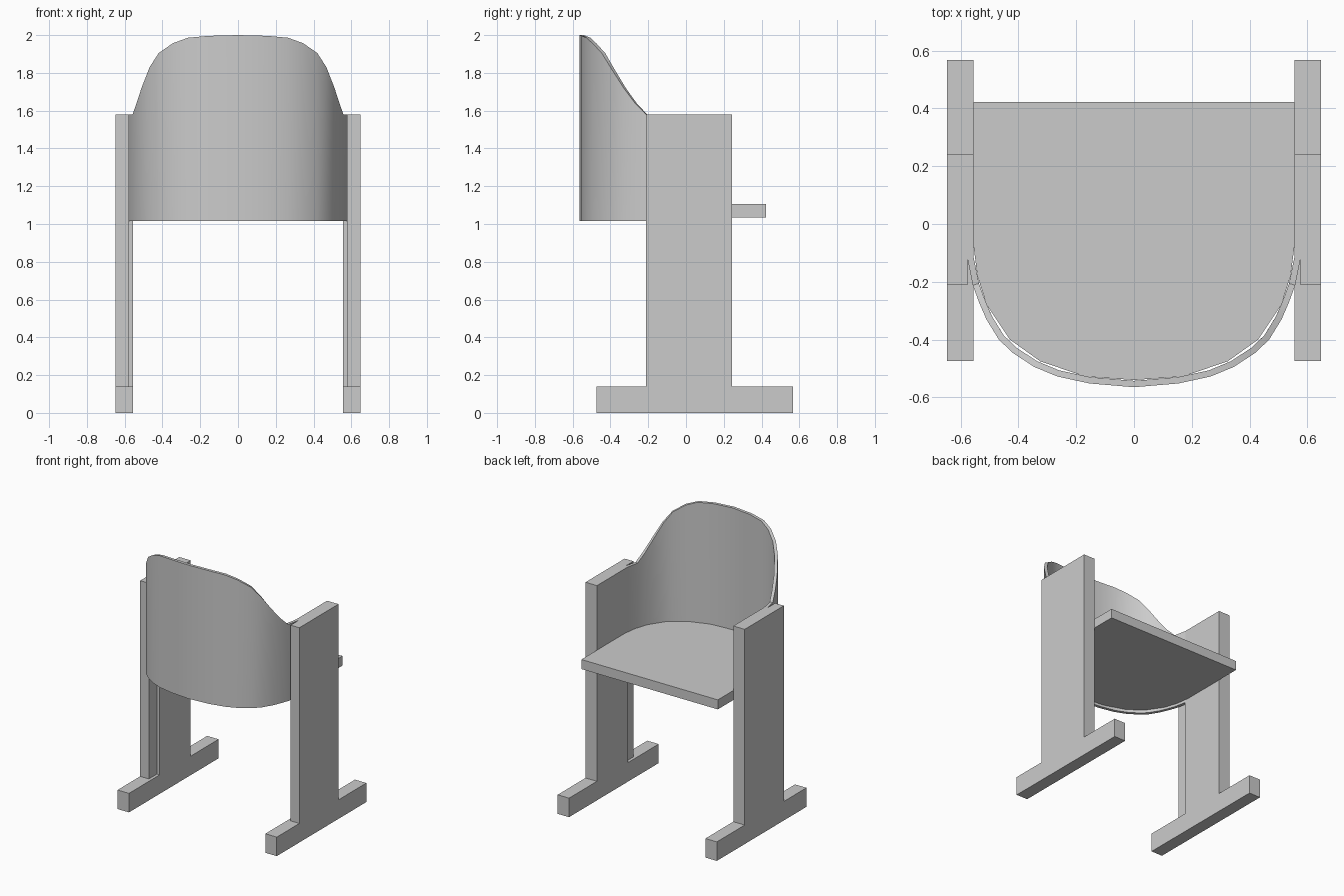
import bpy
import bmesh
from math import radians
from mathutils import Vector

if "Cube" in bpy.data.objects:
    bpy.data.objects.remove(bpy.data.objects["Cube"], do_unlink=True)

grey = bpy.data.materials.new("plain_grey")
grey.use_nodes = True
COLOUR = (0.6, 0.6, 0.6, 1)
grey.diffuse_color = COLOUR
grey.node_tree.nodes["Principled BSDF"].inputs["Base Color"].default_value = COLOUR


def make_object(name, bm):
    mesh = bpy.data.meshes.new(name)
    bm.to_mesh(mesh)
    bm.free()
    mesh.materials.append(grey)
    obj = bpy.data.objects.new(name, mesh)
    bpy.context.collection.objects.link(obj)
    return obj


def prism(name, outline, direction):
    """Extrude a closed outline of 3D points along a direction."""
    bm = bmesh.new()
    face = bm.faces.new([bm.verts.new(p) for p in outline])
    result = bmesh.ops.extrude_face_region(bm, geom=[face], use_keep_orig=True)
    top = [v for v in result["geom"] if isinstance(v, bmesh.types.BMVert)]
    bmesh.ops.translate(bm, verts=top, vec=Vector(direction))
    bmesh.ops.recalc_face_normals(bm, faces=bm.faces)
    return make_object(name, bm)


def apply_modifier(obj, mod):
    for other in bpy.context.selected_objects:
        other.select_set(False)
    obj.select_set(True)
    bpy.context.view_layer.objects.active = obj
    bpy.ops.object.modifier_apply(modifier=mod.name)


# Side panels: upright and foot in one board, rebated for the backrest
INNER, OUTER = 0.555, 0.648
FOOT, ARM = 0.14, 1.58
BACK, FRONT = -0.212, 0.243
board = [(-0.475, 0), (0.567, 0), (0.567, FOOT), (FRONT, FOOT),
         (FRONT, ARM), (BACK, ARM), (BACK, FOOT), (-0.475, FOOT)]
for label, s in (("left", 1), ("right", -1)):
    panel = prism(label + "_side_panel",
                  [(s * INNER, y, z) for y, z in board],
                  (s * (OUTER - INNER), 0, 0))
    notch = [(0.5, -0.3), (0.577, -0.3), (0.577, -0.118), (0.5, -0.118)]
    cutter = prism("rebate_cutter", [(s * x, y, FOOT) for x, y in notch],
                   (0, 0, 1.6))
    cutter.hide_render = True
    cut = panel.modifiers.new("rebate", 'BOOLEAN')
    cut.operation = 'DIFFERENCE'
    cut.solver = 'EXACT'
    cut.object = cutter
    apply_modifier(panel, cut)
    bpy.data.objects.remove(cutter, do_unlink=True)

# Seat: straight front edge, rounded back edge
half = [(0.555, 0.423), (0.555, -0.08), (0.542, -0.18), (0.51, -0.28),
        (0.43, -0.4), (0.325, -0.475), (0.17, -0.528)]
outline = half + [(0, -0.54)] + [(-x, y) for x, y in reversed(half)]
prism("seat", [(x, y, 1.035) for x, y in outline], (0, 0, 0.07))

# Backrest: bent sheet whose top edge sweeps down to the side panels
curve = [(0.577, -0.118, ARM), (0.558, -0.212, ARM), (0.537, -0.27, 1.64),
         (0.511, -0.33, 1.72), (0.468, -0.4, 1.83), (0.42, -0.446, 1.905),
         (0.345, -0.495, 1.957), (0.265, -0.528, 1.986), (0.154, -0.552, 1.996)]
path = [(-x, y, z) for x, y, z in curve] + [(0, -0.565, 2)] + curve[::-1]
bm = bmesh.new()
low = [bm.verts.new((x, y, 1.017)) for x, y, z in path]
high = [bm.verts.new(p) for p in path]
for i in range(len(path) - 1):
    bm.faces.new((low[i], low[i + 1], high[i + 1], high[i]))
backrest = make_object("backrest", bm)
shell = backrest.modifiers.new("thickness", 'SOLIDIFY')
shell.thickness = 0.022
shell.offset = -1
shell.use_even_offset = True
apply_modifier(backrest, shell)
bpy.ops.object.shade_smooth_by_angle(angle=radians(35))
